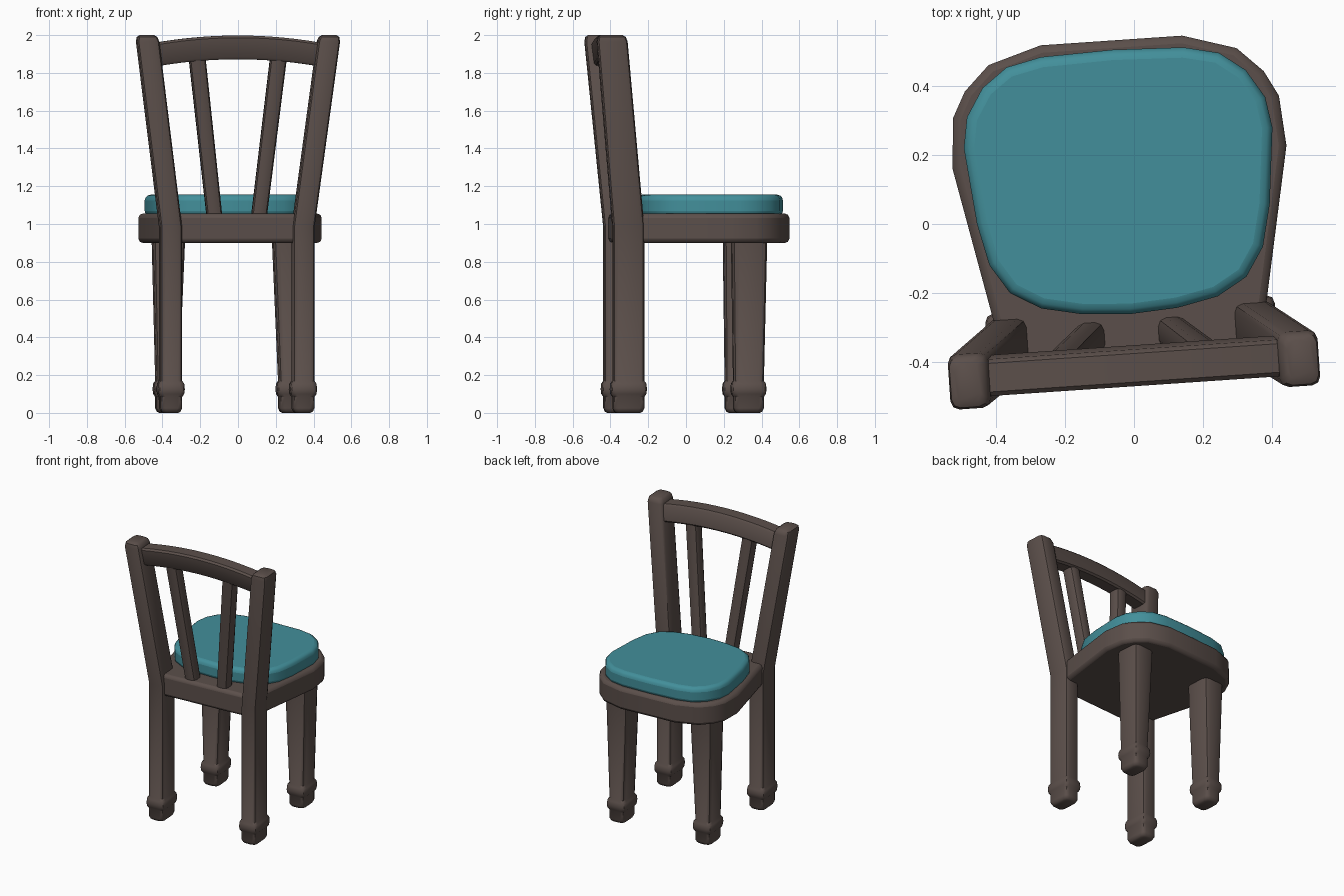
import bpy, bmesh, math
from mathutils import Matrix

if "Cube" in bpy.data.objects:
    bpy.data.objects.remove(bpy.data.objects["Cube"])

# The whole chair is turned a few degrees about the vertical axis
PLACE = Matrix.Translation((-0.029, 0, 0)) @ Matrix.Rotation(math.radians(3.9), 4, 'Z')


def material(name, rgb):
    m = bpy.data.materials.new(name)
    m.diffuse_color = (*rgb, 1)
    m.use_nodes = True
    m.node_tree.nodes["Principled BSDF"].inputs["Base Color"].default_value = m.diffuse_color
    return m


WOOD = material("dark brown wood", (0.105, 0.078, 0.069))
FABRIC = material("teal fabric", (0.055, 0.275, 0.325))


def finish(name, bm, mat, angle=40, bevel=None):
    bmesh.ops.recalc_face_normals(bm, faces=bm.faces)
    bm.transform(PLACE)
    me = bpy.data.meshes.new(name)
    bm.to_mesh(me)
    bm.free()
    me.materials.append(mat)
    ob = bpy.data.objects.new(name, me)
    bpy.context.collection.objects.link(ob)
    bpy.ops.object.select_all(action='DESELECT')
    ob.select_set(True)
    bpy.context.view_layer.objects.active = ob
    if bevel:
        mod = ob.modifiers.new("rounded edges", 'BEVEL')
        mod.width, mod.segments = bevel
        mod.limit_method = 'ANGLE'
        mod.angle_limit = math.radians(50)
    bpy.ops.object.shade_smooth_by_angle(angle=math.radians(angle))
    return ob


def loft(name, rings, mat, **kw):
    """Skin a list of equally long point rings and cap both ends."""
    bm = bmesh.new()
    rows = [[bm.verts.new(p) for p in ring] for ring in rings]
    n = len(rows[0])
    for a, b in zip(rows, rows[1:]):
        for i in range(n):
            j = (i + 1) % n
            bm.faces.new((a[i], a[j], b[j], b[i]))
    bm.faces.new(rows[0])
    bm.faces.new(rows[-1])
    return finish(name, bm, mat, **kw)


def rounded_rect(z, cx, cy, hx, hy, r):
    """Horizontal rectangle with rounded corners, three points each."""
    pts = []
    for k, (sx, sy) in enumerate(((1, 1), (-1, 1), (-1, -1), (1, -1))):
        for t in (0, 45, 90):
            a = math.radians(90 * k + t)
            pts.append((cx + sx * (hx - r) + r * math.cos(a),
                        cy + sy * (hy - r) + r * math.sin(a), z))
    return pts


def foot(cx, cy, hx, hy, r):
    """Foot block and collar at the base of a leg: (height, growth) steps."""
    steps = ((0, -0.02), (0.007, -0.008), (0.025, 0), (0.085, 0), (0.1, 0.01),
             (0.125, 0.013), (0.155, 0.01), (0.17, 0))
    return [rounded_rect(z, cx, cy, hx + g, hy + g, r) for z, g in steps]


def slab(name, half, z0, z1, mat, bevel):
    """Flat slab from one half of a left-right symmetric outline."""
    outline = half + [(-x, y) for x, y in reversed(half) if x > 0]
    rings = [[(x, y, z) for x, y in outline] for z in (z0, z1)]
    return loft(name, rings, mat, bevel=bevel, angle=35)


# Seat frame and cushion, outlines listed from back to front
slab("seat", [(0.37, -0.39), (0.4, -0.24), (0.486, 0.195), (0.474, 0.341),
              (0.435, 0.415), (0.361, 0.487), (0.206, 0.534)],
     0.9, 1.055, WOOD, (0.022, 2))
slab("cushion", [(0, -0.262), (0.139, -0.253), (0.257, -0.228), (0.344, -0.177),
                 (0.398, -0.093), (0.426, 0.029), (0.449, 0.251), (0.434, 0.34),
                 (0.383, 0.422), (0.309, 0.477), (0.207, 0.5), (0, 0.507)],
     1.04, 1.155, FABRIC, (0.03, 3))

for s, side in ((-1, "left"), (1, "right")):
    # Back leg running up into the leaning back post
    x, y = s * 0.351, -0.33
    rings = foot(x, y, 0.0575, 0.083, 0.025)
    rings.append(rounded_rect(0.98, x, y, 0.0575, 0.083, 0.025))
    for z, g in ((1.965, 0), (1.99, -0.007), (2.0, -0.022)):
        t = (z - 0.98) / 1.02
        rings.append(rounded_rect(z, x + s * 0.133 * t, y - 0.098 * t,
                                  0.0585 + g, 0.08 + g, 0.025))
    loft("back_leg_" + side, rings, WOOD)

    # Tapered front leg
    x, y = s * 0.326, 0.309
    rings = foot(x, y, 0.06, 0.08, 0.028)
    rings.append(rounded_rect(0.92, s * 0.319, 0.313, 0.085, 0.093, 0.034))
    loft("front_leg_" + side, rings, WOOD)

    # Slat fanning outwards, between seat and top rail
    loft("back_slat_" + side,
         [rounded_rect(1.03, s * 0.117, -0.322, 0.041, 0.045, 0.025),
          rounded_rect(1.89, s * 0.217, -0.408, 0.044, 0.045, 0.025)], WOOD)

# Arched top rail, leaning with the posts
rings = []
for i in range(13):
    x = -0.45 + 0.9 * i / 12
    arch = -0.035 * (x / 0.42) ** 2
    z0, z1 = 1.872 + arch, 1.998 + arch
    b, lean = 0.012, 0.012
    rings.append([(x, -0.472 + lean, z0 + b), (x, -0.472 + b + lean, z0),
                  (x, -0.365 - b + lean, z0), (x, -0.365 + lean, z0 + b),
                  (x, -0.365, z1 - b), (x, -0.365 - b, z1),
                  (x, -0.472 + b, z1), (x, -0.472, z1 - b)])
loft("top_rail", rings, WOOD)
